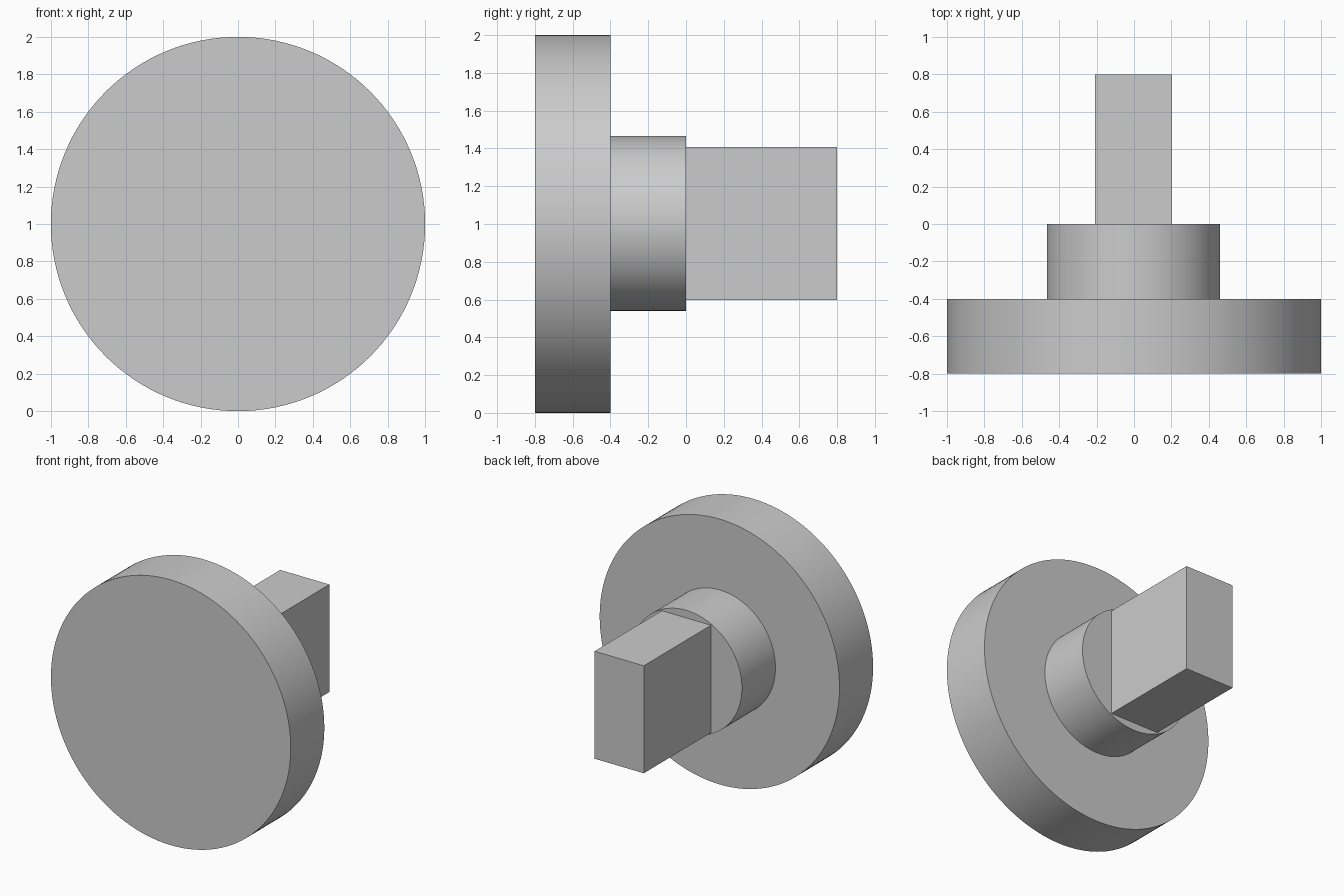
import bpy
import math

cube = bpy.data.objects.get("Cube")
if cube:
    bpy.data.objects.remove(cube, do_unlink=True)

# Single plain grey finish
GREY = (0.6, 0.6, 0.6, 1.0)
grey = bpy.data.materials.new("plain_grey")
grey.use_nodes = True
grey.diffuse_color = GREY
grey.node_tree.nodes["Principled BSDF"].inputs["Base Color"].default_value = GREY


def finish(name):
    obj = bpy.context.object
    obj.name = obj.data.name = name
    obj.data.materials.append(grey)
    bpy.ops.object.transform_apply(location=False, rotation=True, scale=True)
    return obj


def disc(name, radius, y_front, y_back, x=0.0, z=1.0):
    """Smooth round disc with its axis along y."""
    bpy.ops.mesh.primitive_cylinder_add(
        vertices=128, radius=radius, depth=y_back - y_front,
        location=(x, (y_front + y_back) / 2, z), rotation=(math.pi / 2, 0, 0))
    finish(name)
    bpy.ops.object.shade_smooth_by_angle(angle=math.radians(30))


# Wide front plate and the collar behind it
disc("front_disc", 1.0, -0.8, -0.4)
disc("collar", 0.463, -0.4, 0.0, x=-0.003, z=1.003)

# Flat rectangular tab at the back
bpy.ops.mesh.primitive_cube_add(size=1, location=(-0.003, 0.4, 1.003))
bpy.context.object.scale = (0.41, 0.8, 0.81)
finish("rear_tab")
